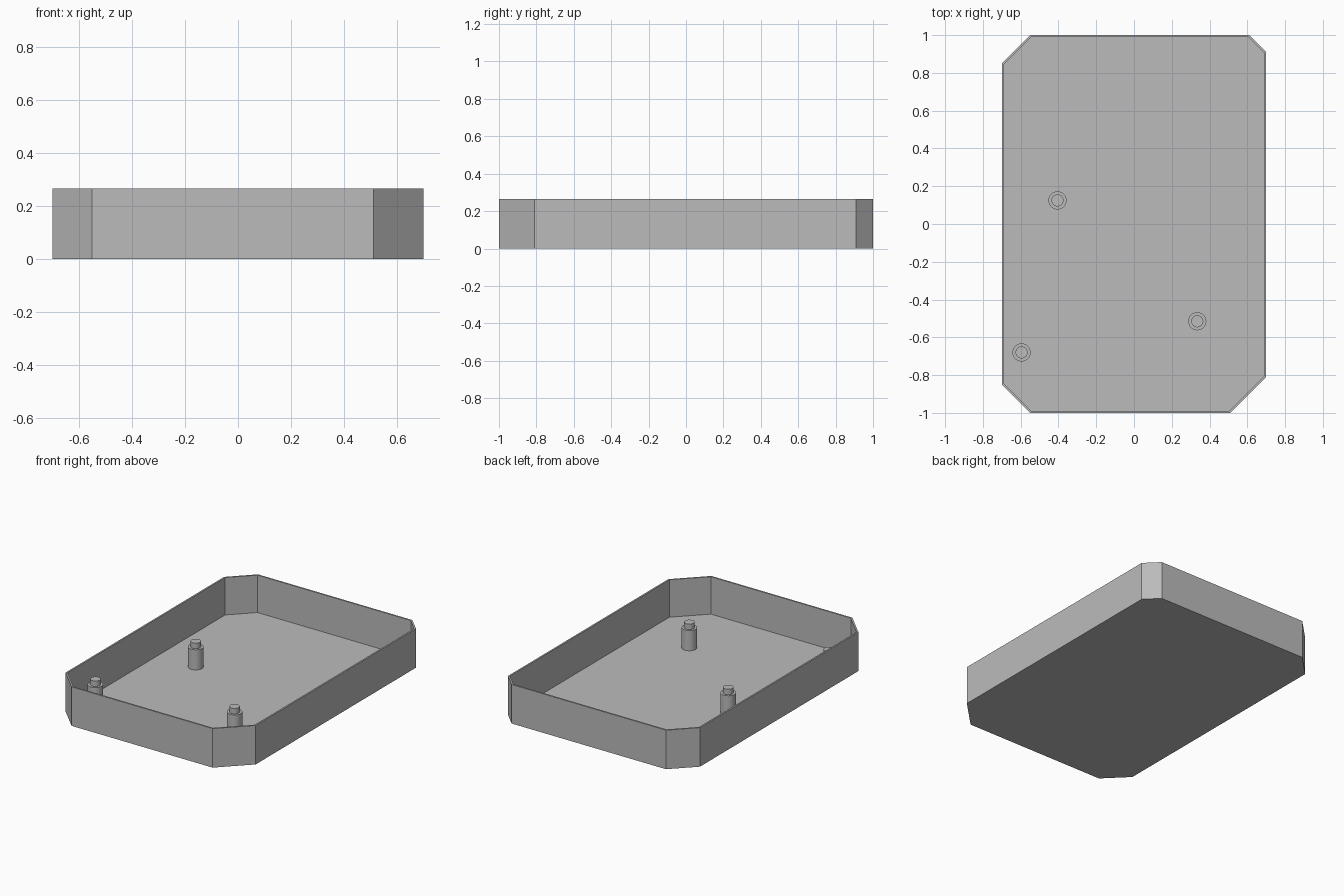
import bpy, bmesh
from mathutils import Vector

if "Cube" in bpy.data.objects:
    bpy.data.objects.remove(bpy.data.objects["Cube"])

HEIGHT, WALL, FLOOR = 0.265, 0.011, 0.011

grey = bpy.data.materials.new("plain grey")
grey.use_nodes = True
colour = (0.5, 0.5, 0.5, 1)
grey.diffuse_color = colour
grey.node_tree.nodes["Principled BSDF"].inputs["Base Color"].default_value = colour


def finish(bm, name):
    bmesh.ops.recalc_face_normals(bm, faces=bm.faces)
    mesh = bpy.data.meshes.new(name)
    bm.to_mesh(mesh)
    bm.free()
    mesh.materials.append(grey)
    obj = bpy.data.objects.new(name, mesh)
    bpy.context.collection.objects.link(obj)
    return obj


# Open tray: chamfered outline extruded up, with the top inset and sunk
def corner(sx, sy, cut):
    on_side = (sx * 0.70, sy * (1 - cut))
    on_end = (sx * (0.70 - cut), sy)
    return [on_side, on_end] if sx * sy > 0 else [on_end, on_side]


outline = (corner(1, 1, 0.09) + corner(-1, 1, 0.15)
           + corner(-1, -1, 0.15) + corner(1, -1, 0.19))
bm = bmesh.new()
base = bm.faces.new([bm.verts.new((x, y, 0)) for x, y in outline])
ext = bmesh.ops.extrude_face_region(bm, geom=[base], use_keep_orig=True)
bmesh.ops.translate(bm, vec=(0, 0, HEIGHT),
                    verts=[g for g in ext["geom"] if isinstance(g, bmesh.types.BMVert)])
bmesh.ops.recalc_face_normals(bm, faces=bm.faces)
top = max(bm.faces, key=lambda f: f.calc_center_median().z)
bmesh.ops.inset_region(bm, faces=[top], thickness=WALL, use_even_offset=True)
sunk = bmesh.ops.extrude_face_region(bm, geom=[top])
bmesh.ops.translate(bm, vec=(0, 0, FLOOR - HEIGHT),
                    verts=[g for g in sunk["geom"] if isinstance(g, bmesh.types.BMVert)])
if top.is_valid:
    bmesh.ops.delete(bm, geom=[top], context='FACES_ONLY')
finish(bm, "tray")


# Stepped mounting posts: wide body with a narrow locating peg
def post(name, x, y, body_r=0.048, peg_r=0.032, body_top=0.148, peg_top=0.185):
    bm = bmesh.new()
    profile = [(0, FLOOR), (body_r, FLOOR), (body_r, body_top),
               (peg_r, body_top), (peg_r, peg_top), (0, peg_top)]
    verts = [bm.verts.new((r, 0, z)) for r, z in profile]
    edges = [bm.edges.new(pair) for pair in zip(verts, verts[1:])]
    bmesh.ops.spin(bm, geom=verts + edges, cent=(0, 0, 0), axis=(0, 0, 1),
                   angle=6.283185, steps=32)
    bmesh.ops.remove_doubles(bm, verts=bm.verts, dist=0.0005)
    obj = finish(bm, name)
    obj.location = Vector((x, y, 0))
    bpy.ops.object.select_all(action='DESELECT')
    obj.select_set(True)
    bpy.context.view_layer.objects.active = obj
    bpy.ops.object.shade_smooth_by_angle()


post("back_post", -0.405, 0.125)
post("front_right_post", -0.595, -0.68)
post("front_left_post", 0.335, -0.515)
